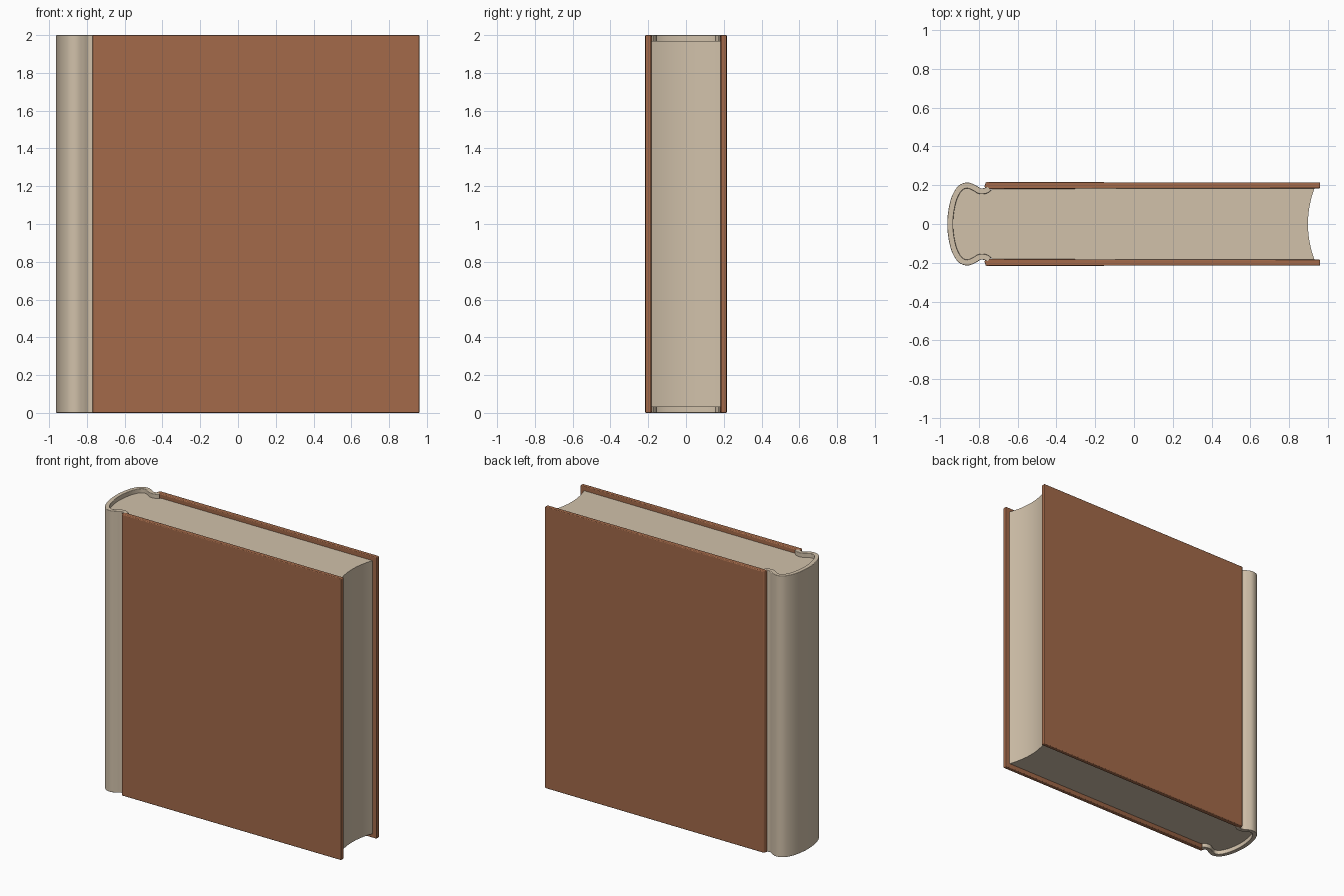
import bpy, bmesh, math
from mathutils import Vector

if "Cube" in bpy.data.objects:
    bpy.data.objects.remove(bpy.data.objects["Cube"])


def material(name, rgb):
    m = bpy.data.materials.new(name)
    lin = [((c / 255 + 0.055) / 1.055) ** 2.4 for c in rgb]
    m.diffuse_color = (*lin, 1)
    m.use_nodes = True
    m.node_tree.nodes["Principled BSDF"].inputs["Base Color"].default_value = m.diffuse_color
    return m


leather = material("brown leather", (163, 106, 74))
cream = material("cream paper", (209, 193, 170))


def prism(name, outline, z0, z1, mat, bevel=0.0):
    """Extrude an XY outline from z0 up to z1."""
    bm = bmesh.new()
    face = bm.faces.new([bm.verts.new((x, y, z0)) for x, y in outline])
    ext = bmesh.ops.extrude_face_region(bm, geom=[face])
    top = [v for v in ext["geom"] if isinstance(v, bmesh.types.BMVert)]
    bmesh.ops.translate(bm, verts=top, vec=(0, 0, z1 - z0))
    bmesh.ops.recalc_face_normals(bm, faces=bm.faces)
    me = bpy.data.meshes.new(name)
    bm.to_mesh(me)
    bm.free()
    me.materials.append(mat)
    ob = bpy.data.objects.new(name, me)
    bpy.context.collection.objects.link(ob)
    if bevel:
        b = ob.modifiers.new("soft edges", "BEVEL")
        b.width, b.segments, b.limit_method = bevel, 3, "ANGLE"
        b.angle_limit = math.radians(50)
    bpy.ops.object.select_all(action="DESELECT")
    ob.select_set(True)
    bpy.context.view_layer.objects.active = ob
    bpy.ops.object.shade_smooth_by_angle(angle=math.radians(35))
    return ob


def smooth_path(pts, steps):
    """Catmull-Rom curve through the points."""
    p = [2 * pts[0] - pts[1]] + pts + [2 * pts[-1] - pts[-2]]
    out = []
    for i in range(1, len(p) - 2):
        a, b, c, d = p[i - 1:i + 3]
        for s in range(steps):
            t = s / steps
            out.append(0.5 * (2 * b + (c - a) * t + (2 * a - 5 * b + 4 * c - d) * t * t
                              + (3 * b - a - 3 * c + d) * t ** 3))
    return out + [pts[-1]]


# Spine centreline: rounded back, shoulder, hinge groove, flange under the cover
half = [(-0.948, 0), (-0.942, 0.07), (-0.926, 0.135), (-0.897, 0.184), (-0.86, 0.199),
        (-0.825, 0.187), (-0.795, 0.170), (-0.765, 0.172), (-0.745, 0.185)]
line = [Vector((x, -y)) for x, y in half[:0:-1]] + [Vector(q) for q in half]
path = smooth_path(line, 6)
outer, inner = [], []
for i, q in enumerate(path):
    d = (path[min(i + 1, len(path) - 1)] - path[max(i - 1, 0)]).normalized()
    n = Vector((-d.y, d.x)) * 0.015
    outer.append(q + n)
    inner.append(q - n)
prism("spine", outer + inner[::-1], 0.0, 2.0, cream, 0.004)

# Page block: follows the inside of the spine, hollow fore-edge
fore = []
for i in range(17):
    t = 1 - i / 8
    fore.append((0.897 + 0.033 * t * t, 0.183 * t))
prism("pages", inner + [(-0.733, 0.183)] + fore + [(-0.733, -0.183)], 0.03, 1.97, cream)

# Cover boards, mirrored front and back
for name, s in (("front_cover", -1), ("back_cover", 1)):
    board = [(-0.764, 0.216), (0.96, 0.214), (0.96, 0.184), (-0.745, 0.181), (-0.772, 0.190)]
    prism(name, [(x, s * y) for x, y in board], 0.0, 2.0, leather, 0.005)
